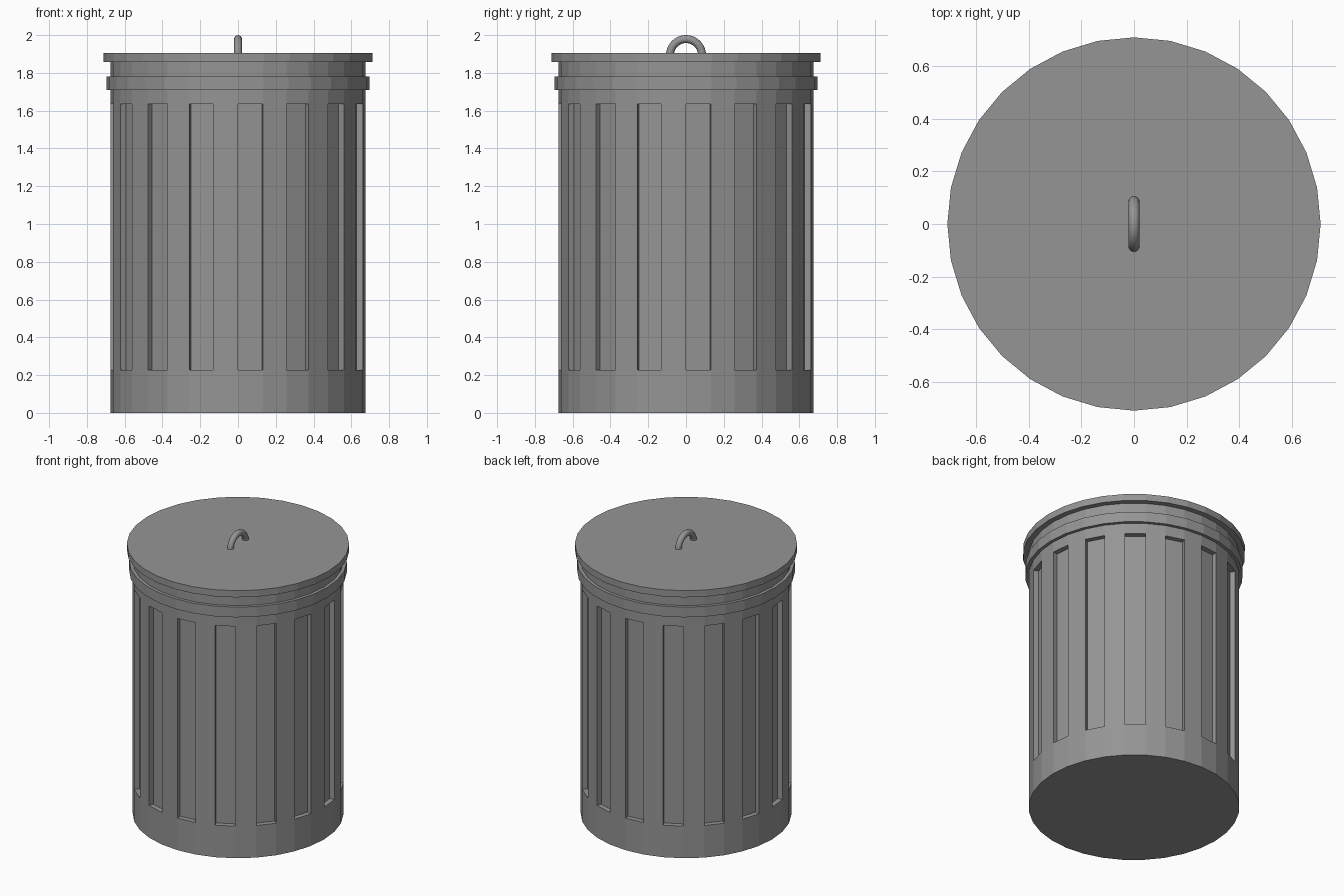
import bpy, bmesh
from math import sin, cos, pi

if "Cube" in bpy.data.objects:
    bpy.data.objects.remove(bpy.data.objects["Cube"])

SIDES = 32

# Dark grey metal
metal = bpy.data.materials.new("dark_grey_metal")
metal.diffuse_color = (0.3, 0.3, 0.3, 1)
metal.use_nodes = True
metal.node_tree.nodes["Principled BSDF"].inputs["Base Color"].default_value = metal.diffuse_color


def finish(name, bm):
    mesh = bpy.data.meshes.new(name)
    bm.to_mesh(mesh)
    bm.free()
    mesh.materials.append(metal)
    obj = bpy.data.objects.new(name, mesh)
    bpy.context.collection.objects.link(obj)
    return obj


def lathe(name, profile, recess=None):
    """Spin an (r, z) profile into a closed 32-sided solid.
    recess = (profile segment, depth) pushes in every second face of it."""
    bm = bmesh.new()
    rings = []
    for r, z in profile:
        rings.append([bm.verts.new((r * cos(2 * pi * k / SIDES),
                                    r * sin(2 * pi * k / SIDES), z))
                      for k in range(SIDES)])
    panels = []
    for i, (lo, hi) in enumerate(zip(rings, rings[1:])):
        for k in range(SIDES):
            n = (k + 1) % SIDES
            face = bm.faces.new((lo[k], lo[n], hi[n], hi[k]))
            if recess and i == recess[0] and k % 2 == 0:
                panels.append(face)
    bm.faces.new(rings[0][::-1])
    bm.faces.new(rings[-1])
    bm.normal_update()
    if panels:
        new = bmesh.ops.extrude_discrete_faces(bm, faces=panels)["faces"]
        for f in new:
            f.normal_update()
            bmesh.ops.translate(bm, verts=f.verts, vec=-recess[1] * f.normal)
    bm.normal_update()
    return finish(name, bm)


# Can body with recessed panels and a raised band under the rim
R, BAND = 0.674, 0.696
lathe("can_body", [(R, 0), (R, 0.226), (R, 1.635), (R, 1.71), (BAND, 1.71),
                   (BAND, 1.782), (R, 1.782), (R, 1.858)], recess=(1, 0.035))

# Flat lid
lathe("lid", [(0.711, 1.858), (0.711, 1.905)])

# Arched lid handle: half ring standing in the y-z plane
bm = bmesh.new()
MAJOR, TUBE, STEPS, SEGS = 0.085, 0.021, 20, 16
rings = []
for i in range(STEPS + 1):
    a = pi * i / STEPS
    ring = []
    for j in range(SEGS):
        b = 2 * pi * j / SEGS
        d = MAJOR + TUBE * cos(b)
        ring.append(bm.verts.new((TUBE * sin(b), d * cos(a), 1.894 + d * sin(a))))
    rings.append(ring)
for p, q in zip(rings, rings[1:]):
    for j in range(SEGS):
        n = (j + 1) % SEGS
        bm.faces.new((p[j], p[n], q[n], q[j]))
bm.faces.new(rings[0])
bm.faces.new(rings[-1])
bmesh.ops.recalc_face_normals(bm, faces=bm.faces)
handle = finish("lid_handle", bm)
for poly in handle.data.polygons:
    poly.use_smooth = len(poly.vertices) == 4
